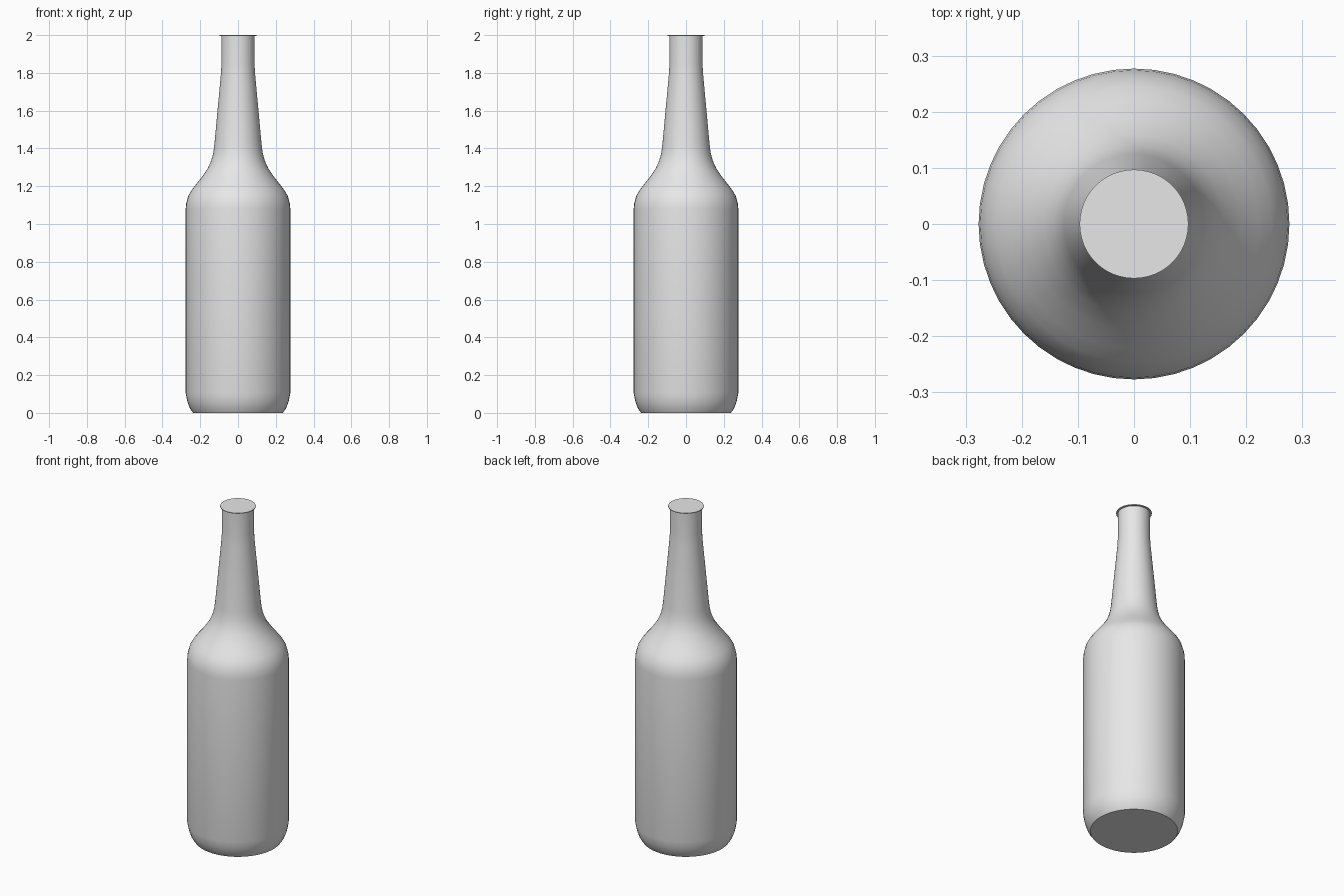
import bpy, bmesh, math

cube = bpy.data.objects.get("Cube")
if cube:
    bpy.data.objects.remove(cube, do_unlink=True)

SIDES = 48

grey = bpy.data.materials.new("plain_grey")
grey.use_nodes = True
colour = (0.8, 0.8, 0.8, 1.0)
grey.diffuse_color = colour
grey.node_tree.nodes["Principled BSDF"].inputs["Base Color"].default_value = colour


def add_object(name, bm):
    bmesh.ops.recalc_face_normals(bm, faces=bm.faces)
    mesh = bpy.data.meshes.new(name)
    bm.to_mesh(mesh)
    bm.free()
    mesh.materials.append(grey)
    obj = bpy.data.objects.new(name, mesh)
    bpy.context.collection.objects.link(obj)
    bpy.ops.object.select_all(action='DESELECT')
    obj.select_set(True)
    bpy.context.view_layer.objects.active = obj
    bpy.ops.object.shade_smooth_by_angle(angle=math.radians(35))
    return obj


def lathe(name, profile):
    """Revolve (radius, height) points around the z axis."""
    bm = bmesh.new()
    verts = [bm.verts.new((r, 0, z)) for r, z in profile]
    edges = [bm.edges.new(pair) for pair in zip(verts, verts[1:])]
    bmesh.ops.spin(bm, geom=verts + edges, cent=(0, 0, 0), axis=(0, 0, 1),
                   angle=math.tau, steps=SIDES, use_merge=True)
    bmesh.ops.remove_doubles(bm, verts=bm.verts, dist=1e-5)
    return add_object(name, bm)


# Bottle: flat base, rounded heel, straight body, sloped shoulder, tapered neck
lathe("bottle_body", [
    (0, 0), (0.238, 0), (0.255, 0.025), (0.268, 0.06), (0.277, 0.105),
    (0.277, 1.08), (0.274, 1.11), (0.263, 1.15), (0.245, 1.18),
    (0.222, 1.21), (0.19, 1.25), (0.16, 1.295), (0.142, 1.335),
    (0.131, 1.375), (0.125, 1.42), (0.09, 1.8), (0.0875, 1.85),
    (0.0875, 1.995),
])

# Thin flat cap overhanging the mouth
lathe("mouth_cap", [(0, 1.996), (0.097, 1.996), (0.097, 2), (0, 2)])
